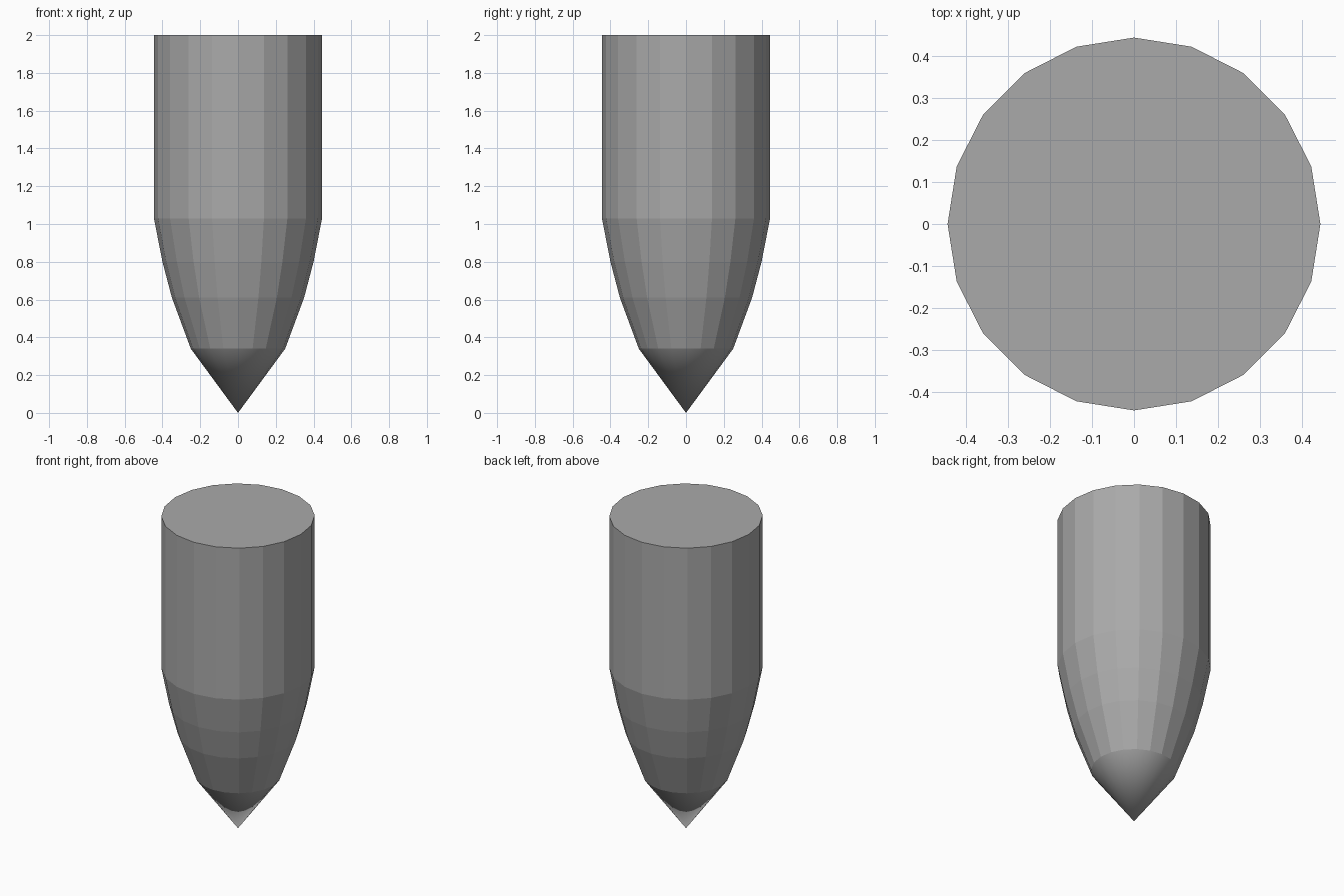
import bpy
import math

cube = bpy.data.objects.get("Cube")
if cube:
    bpy.data.objects.remove(cube, do_unlink=True)

SIDES = 20

grey = bpy.data.materials.new("mid_grey")
grey.use_nodes = True
colour = (0.4, 0.4, 0.4, 1.0)
grey.diffuse_color = colour
grey.node_tree.nodes["Principled BSDF"].inputs["Base Color"].default_value = colour


def ring(radius, z):
    """One horizontal ring of points, with a corner on each axis."""
    step = 2 * math.pi / SIDES
    return [(radius * math.cos(i * step), radius * math.sin(i * step), z)
            for i in range(SIDES)]


def add_part(name, verts, faces, smooth):
    mesh = bpy.data.meshes.new(name)
    mesh.from_pydata(verts, [], faces)
    mesh.materials.append(grey)
    for poly in mesh.polygons:
        poly.use_smooth = smooth
    mesh.update()
    obj = bpy.data.objects.new(name, mesh)
    bpy.context.collection.objects.link(obj)
    return obj


# Flat-shaded shaft: tapering lower rings, straight upper wall, closed top
profile = [(0.25, 0.34), (0.35, 0.61), (0.4, 0.8), (0.445, 1.03), (0.445, 2.0)]
verts = [v for r, z in profile for v in ring(r, z)]
faces = []
for k in range(len(profile) - 1):
    for i in range(SIDES):
        j = (i + 1) % SIDES
        a, b = k * SIDES, (k + 1) * SIDES
        faces.append((a + i, a + j, b + j, b + i))
top = (len(profile) - 1) * SIDES
faces.append(tuple(range(top, top + SIDES)))
add_part("shaft", verts, faces, False)

# Smooth-shaded pointed tip
tip_verts = ring(*profile[0]) + [(0, 0, 0)]
tip_faces = [(SIDES, (i + 1) % SIDES, i) for i in range(SIDES)]
add_part("pointed_tip", tip_verts, tip_faces, True)
